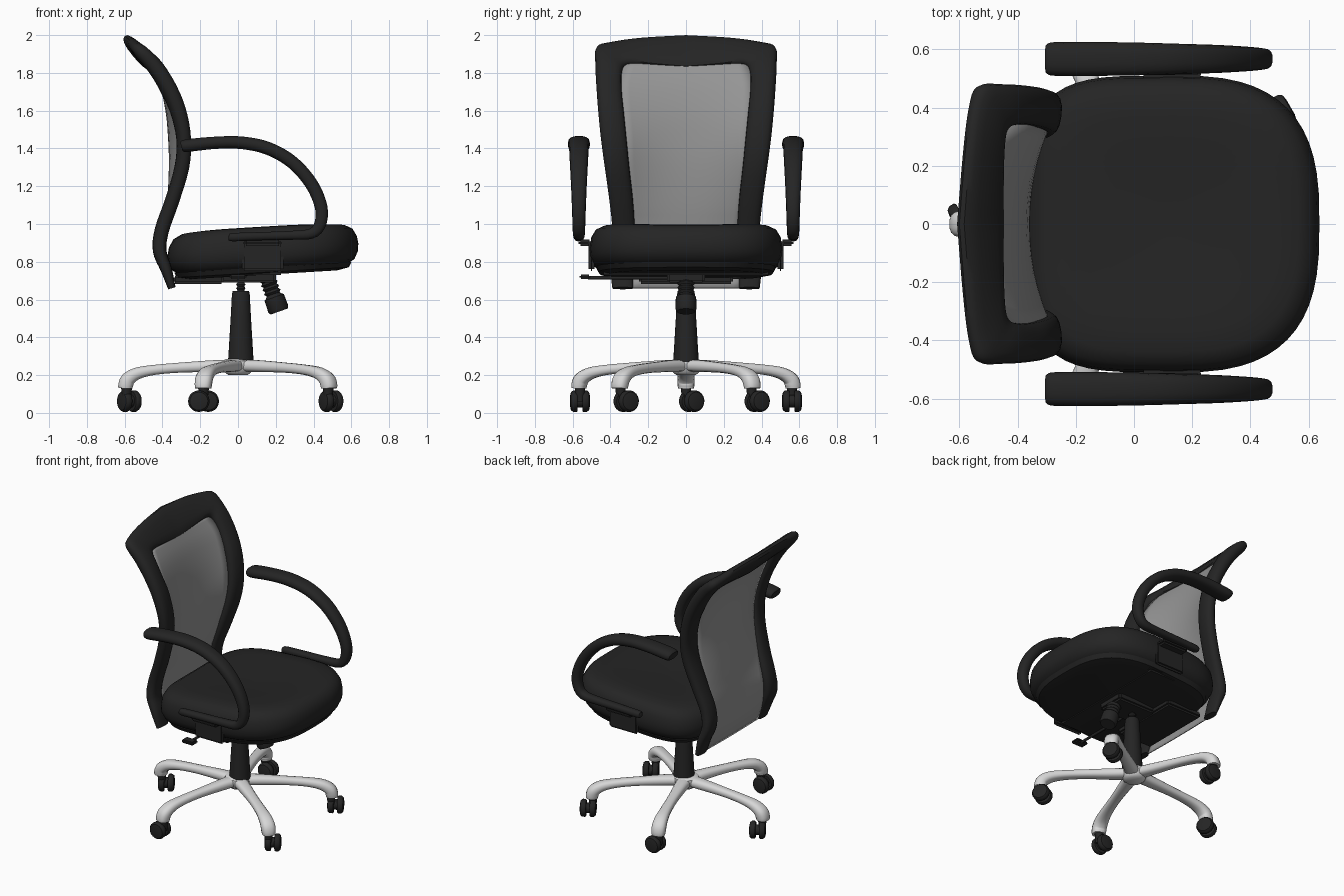
import bpy, bmesh, math
from mathutils import Vector, Matrix

cube = bpy.data.objects.get("Cube")
if cube:
    bpy.data.objects.remove(cube)


def material(name, value):
    m = bpy.data.materials.new(name)
    m.use_nodes = True
    colour = (value, value, value, 1)
    m.diffuse_color = colour
    m.node_tree.nodes["Principled BSDF"].inputs["Base Color"].default_value = colour
    return m


BLACK = material("black", 0.018)
METAL = material("light metal", 0.68)
MESH = material("grey mesh", 0.3)


def finish(name, bm, mat, angle=40):
    bmesh.ops.recalc_face_normals(bm, faces=bm.faces)
    me = bpy.data.meshes.new(name)
    bm.to_mesh(me)
    bm.free()
    me.materials.append(mat)
    ob = bpy.data.objects.new(name, me)
    bpy.context.collection.objects.link(ob)
    bpy.ops.object.select_all(action='DESELECT')
    ob.select_set(True)
    bpy.context.view_layer.objects.active = ob
    bpy.ops.object.shade_smooth_by_angle(angle=math.radians(angle))
    return ob


def smooth_rows(rows, steps=4):
    """Catmull-Rom interpolation of rows of numbers."""
    out = []
    for i in range(len(rows) - 1):
        quad = [rows[max(i - 1, 0)], rows[i], rows[i + 1], rows[min(i + 2, len(rows) - 1)]]
        for s in range(steps):
            t = s / steps
            out.append([0.5 * (2 * b + (c - a) * t + (2 * a - 5 * b + 4 * c - d) * t * t
                               + (3 * b - a - 3 * c + d) * t ** 3) for a, b, c, d in zip(*quad)])
    return out + [list(rows[-1])]


def skin(bm, rings, caps=True):
    loops = [[bm.verts.new(p) for p in ring] for ring in rings]
    n = len(loops[0])
    for a, b in zip(loops, loops[1:]):
        for k in range(n):
            bm.faces.new((a[k], a[(k + 1) % n], b[(k + 1) % n], b[k]))
    if caps:
        bm.faces.new(loops[0])
        bm.faces.new(loops[-1])


def oval(centre, u, v, n=14, power=0.8):
    ring = []
    for k in range(n):
        c, s = math.cos(math.tau * k / n), math.sin(math.tau * k / n)
        ring.append(centre + u * math.copysign(abs(c) ** power, c) + v * math.copysign(abs(s) ** power, s))
    return ring


def tube_rings(rows, side):
    """Rows are x, y, z, half width along side, half height."""
    rows = smooth_rows(rows)
    pts = [Vector(r[:3]) for r in rows]
    rings = []
    for i, r in enumerate(rows):
        tangent = (pts[min(i + 1, len(pts) - 1)] - pts[max(i - 1, 0)]).normalized()
        rings.append(oval(pts[i], side * r[3], tangent.cross(side) * r[4]))
    return rings


def lathe(name, profile, mat, start=(0, 0, 0), axis=(0, 0, 1), n=24):
    """Profile rows are radius, distance along the axis."""
    bm = bmesh.new()
    turn = Vector((0, 0, 1)).rotation_difference(Vector(axis)).to_matrix()
    skin(bm, [[Vector(start) + turn @ Vector((r * math.cos(math.tau * k / n), r * math.sin(math.tau * k / n), h))
               for k in range(n)] for r, h in profile])
    return finish(name, bm, mat)


def box(name, centre, size, mat=BLACK, bevel=0.012):
    bm = bmesh.new()
    bmesh.ops.create_cube(bm, size=1, matrix=Matrix.Translation(centre) @ Matrix.Diagonal((*size, 1)))
    bmesh.ops.bevel(bm, geom=bm.edges[:], offset=bevel, segments=2, affect='EDGES')
    return finish(name, bm, mat)


# Back frame: rows of outer edge x y z, inner edge x y z, half thickness
half_frame = [
    (-.35, .39, .66, -.35, .28, .66, .02),
    (-.38, .40, .76, -.38, .28, .76, .03),
    (-.415, .395, .86, -.415, .275, .86, .036),
    (-.40, .39, .97, -.405, .27, .97, .038),
    (-.345, .405, 1.12, -.355, .28, 1.12, .038),
    (-.29, .43, 1.3, -.305, .30, 1.3, .038),
    (-.28, .45, 1.45, -.295, .315, 1.45, .038),
    (-.31, .465, 1.6, -.325, .33, 1.6, .042),
    (-.37, .475, 1.74, -.37, .34, 1.7, .044),
    (-.45, .48, 1.85, -.41, .34, 1.79, .044),
    (-.53, .475, 1.93, -.44, .325, 1.835, .04),
    (-.56, .40, 1.955, -.45, .28, 1.848, .036),
    (-.58, .24, 1.98, -.455, .17, 1.835, .034),
    (-.60, 0, 1.995, -.455, 0, 1.82, .034)]
rows = smooth_rows(half_frame)
rows += [[r[0], -r[1], r[2], r[3], -r[4], r[5], r[6]] for r in reversed(rows[:-1])]
rings = []
for i, r in enumerate(rows):
    outer, inner = Vector(r[:3]), Vector(r[3:6])
    before, after = rows[max(i - 1, 0)], rows[min(i + 1, len(rows) - 1)]
    along = Vector(after[:3]) + Vector(after[3:6]) - Vector(before[:3]) - Vector(before[3:6])
    across = (outer - inner) / 2
    rings.append(oval((outer + inner) / 2, across, across.cross(along).normalized() * r[6], 16))
bm = bmesh.new()
skin(bm, rings)
finish("back_frame", bm, BLACK)

# Back mesh: rows of height, half width, x at the sides, x in the middle
panel = [(.66, .30, -.355, -.36), (.8, .30, -.395, -.40), (.95, .29, -.405, -.39),
         (1.1, .31, -.36, -.372), (1.3, .33, -.305, -.362), (1.45, .335, -.295, -.366),
         (1.6, .35, -.325, -.38), (1.75, .355, -.385, -.415), (1.86, .32, -.46, -.465)]
bm = bmesh.new()
grid = []
for z, w, xs, xm in smooth_rows(panel, 3):
    grid.append([bm.verts.new((xm + (xs - xm) * (k / 6) ** 2, w * k / 6, z)) for k in range(-6, 7)])
for a, b in zip(grid, grid[1:]):
    for k in range(12):
        bm.faces.new((a[k], a[k + 1], b[k + 1], b[k]))
back_mesh = finish("back_mesh", bm, MESH, 80)
solid = back_mesh.modifiers.new("thickness", 'SOLIDIFY')
solid.thickness, solid.offset = .008, 0

# Seat cushion: stacked rounded outlines, tilted and dished
def seat_ring(scale, z, n=56):
    ring = []
    for k in range(n):
        c, s = math.cos(math.tau * k / n), math.sin(math.tau * k / n)
        e = 2 / 2.8 if c > 0 else 2 / 4
        x = .132 + scale * .505 * math.copysign(abs(c) ** e, c)
        y = scale * .51 * math.copysign(abs(s) ** e, s)
        dish = .08 * y * y if z > .9 else 0
        ring.append((x, y, z + .06 * (x - .2) + dish))
    return ring


cushion = [(.01, .755), (.6, .755), (.88, .765), (.96, .79), (.995, .83), (1, .87),
           (.985, .91), (.94, .95), (.86, .972), (.7, .98), (.4, .975), (.01, .97)]
bm = bmesh.new()
skin(bm, [seat_ring(s, z) for s, z in cushion])
finish("seat_cushion", bm, BLACK, 60)
bm = bmesh.new()
skin(bm, [seat_ring(s, z) for s, z in [(.78, .735), (.9, .748), (.93, .775)]])
finish("seat_pan", bm, BLACK)

# Armrests and their brackets
arm = [(-.3, 1.41, .05, .025), (-.27, 1.415, .058, .034), (-.12, 1.43, .058, .033), (.02, 1.43, .056, .034),
       (.16, 1.4, .052, .035), (.29, 1.325, .048, .035), (.39, 1.21, .042, .035), (.44, 1.09, .037, .034),
       (.435, 1.0, .034, .032), (.39, .95, .032, .028), (.28, .94, .03, .024), (.1, .935, .028, .022),
       (-.03, .93, .025, .022), (-.05, .93, .015, .012)]
for name, side in (("left", 1), ("right", -1)):
    bm = bmesh.new()
    skin(bm, tube_rings([(x, side * .567, z, w, h) for x, z, w, h in arm], Vector((0, 1, 0))))
    finish(name + "_armrest", bm, BLACK)
    box(name + "_arm_plate", (.13, side * .5, .835), (.22, .03, .17))
    box(name + "_arm_joint", (.13, side * .535, .9), (.2, .07, .035))
box("arm_crossbar", (.13, 0, .745), (.22, .9, .03))

# Tilt mechanism, rear bracket and height lever
box("tilt_mechanism", (.0, 0, .725), (.4, .2, .07))
box("rear_bracket", (-.21, 0, .705), (.27, .5, .045))
lathe("lever_rod", [(.009, 0), (.009, .42)], BLACK, (0, -.1, .715), (0, -1, 0), 10)
box("lever_paddle", (0, -.535, .72), (.09, .06, .024), bevel=.008)

# Tension knob with ribbed neck
ribs = [(r, .012 * i) for i, r in enumerate([.046, .036] * 5)]
lathe("tension_knob", ribs + [(.045, .12), (.054, .125), (.056, .19), (.048, .205)],
      BLACK, (.15, 0, .73), (.33, 0, -.94))

# Gas column
lathe("column", [(.068, .27), (.066, .3), (.054, .5), (.047, .63), (.043, .645)], BLACK, (.015, 0, 0))
lathe("column_spring", [(r, .64 + .01 * i) for i, r in enumerate([.025, .018] * 5)], BLACK, (.015, 0, 0), n=16)

# Five-legged base
lathe("base_hub", [(.05, .2), (.07, .215), (.085, .25), (.08, .275), (.065, .285)], METAL)
leg = [(.02, .25, .05, .03), (.12, .248, .042, .032), (.3, .24, .034, .027), (.44, .228, .036, .027),
       (.53, .21, .042, .032), (.58, .18, .046, .038), (.594, .15, .045, .04), (.596, .13, .042, .038)]
for i in range(5):
    angle = math.radians(180 + 72 * i)
    out = Vector((math.cos(angle), math.sin(angle), 0))
    bm = bmesh.new()
    skin(bm, tube_rings([(*(out * r).xy, z, w, h) for r, z, w, h in leg], Vector((-out.y, out.x, 0))))
    finish(f"base_leg_{i + 1}", bm, METAL)

    # Twin-wheel castor below the leg end
    sideways = i in (1, 4)
    turn = math.radians(90 if sideways else 30)
    axle = Vector((math.cos(turn), math.sin(turn), 0))
    foot = out * .59
    hub = foot + (Vector((.025 * (1 if i == 4 else -1), 0, .062)) if sideways else Vector((.015, .03, .062)))
    wheel = [(.03, .012), (.052, .012), (.057, .018), (.057, .036), (.048, .048), (.03, .052)]
    for k in (1, -1):
        lathe(f"castor_wheel_{i + 1}_{'a' if k > 0 else 'b'}", wheel, BLACK, hub, axle * k, 20)
    lathe(f"castor_axle_{i + 1}", [(.034, -.014), (.034, .014)], BLACK, hub, axle, 16)
    lathe(f"castor_stem_{i + 1}", [(.022, .06), (.026, .11), (.03, .14)], BLACK, foot, n=14)
